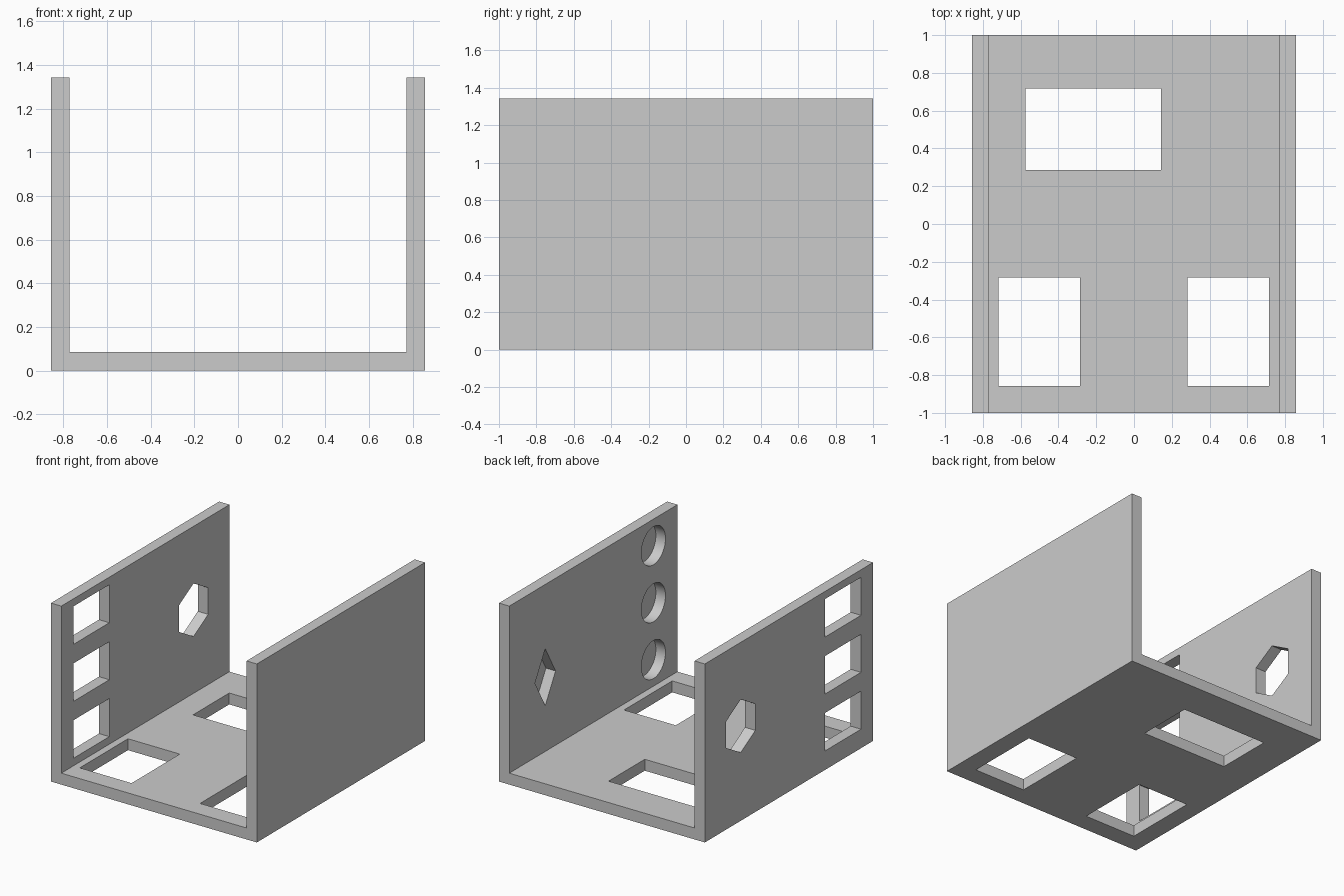
import bpy, bmesh, math
from mathutils import Vector

if "Cube" in bpy.data.objects:
    bpy.data.objects.remove(bpy.data.objects["Cube"], do_unlink=True)

HALF_W, HALF_L, HEIGHT, WALL = 0.857, 1.0, 1.343, 0.086
INNER = HALF_W - WALL
POCKET = 0.08

grey = bpy.data.materials.new("light grey")
grey.use_nodes = True
grey.diffuse_color = (0.6, 0.6, 0.6, 1)
grey.node_tree.nodes["Principled BSDF"].inputs["Base Color"].default_value = (0.6, 0.6, 0.6, 1)


def prism(name, points, sweep):
    """Closed solid from a planar outline swept along a vector."""
    bm = bmesh.new()
    face = bm.faces.new([bm.verts.new(p) for p in points])
    top = bmesh.ops.extrude_face_region(bm, geom=[face])["geom"]
    moved = [v for v in top if isinstance(v, bmesh.types.BMVert)]
    bmesh.ops.translate(bm, verts=moved, vec=Vector(sweep))
    bmesh.ops.recalc_face_normals(bm, faces=bm.faces)
    mesh = bpy.data.meshes.new(name)
    bm.to_mesh(mesh)
    bm.free()
    mesh.materials.append(grey)
    obj = bpy.data.objects.new(name, mesh)
    bpy.context.collection.objects.link(obj)
    return obj


def rect(a0, a1, b0, b1):
    return [(a0, b0), (a1, b0), (a1, b1), (a0, b1)]


def ring(cy, cz, ry, rz, sides):
    """Polygon with one corner pointing up."""
    steps = [2 * math.pi * i / sides for i in range(sides)]
    return [(cy + ry * math.sin(t), cz + rz * math.cos(t)) for t in steps]


# U-shaped channel body
profile = [(-HALF_W, 0), (HALF_W, 0), (HALF_W, HEIGHT), (INNER, HEIGHT),
           (INNER, WALL), (-INNER, WALL), (-INNER, HEIGHT), (-HALF_W, HEIGHT)]
body = prism("channel_body", [(x, -HALF_L, z) for x, z in profile], (0, 2 * HALF_L, 0))

cutters = []

# Floor windows: one wide at the back, two at the front
for outline in (rect(-0.575, 0.143, 0.286, 0.717),
                rect(-0.717, -0.286, -0.857, -0.284),
                rect(0.284, 0.715, -0.857, -0.284)):
    cutters.append(prism("floor_window_cutter", [(x, y, -0.05) for x, y in outline], (0, 0, 0.19)))

# Right wall: three rectangular windows and a hexagon, cut through
right_holes = [rect(-0.857, -0.429, z, z + 0.286) for z in (0.143, 0.571, 1.0)]
right_holes.append(ring(0.573, 0.714, 0.2, 0.2, 6))
for outline in right_holes:
    cutters.append(prism("wall_hole_cutter", [(-HALF_W - 0.05, y, z) for y, z in outline],
                         (WALL + 0.1, 0, 0)))

# Left wall: three round pockets and a diamond pocket, open to the inside only
left_pockets = [ring(-0.714, z, 0.143, 0.143, 64) for z in (0.286, 0.714, 1.143)]
left_pockets.append(ring(0.572, 0.645, 0.122, 0.214, 4))
for outline in left_pockets:
    cutters.append(prism("pocket_cutter", [(INNER - 0.05, y, z) for y, z in outline],
                         (0.05 + POCKET, 0, 0)))

# Cut every opening, then discard the cutters
for cutter in cutters:
    cutter.hide_render = True
    mod = body.modifiers.new("opening", "BOOLEAN")
    mod.operation = "DIFFERENCE"
    mod.solver = "EXACT"
    mod.object = cutter

bpy.context.view_layer.update()
result = bpy.data.meshes.new_from_object(
    body.evaluated_get(bpy.context.evaluated_depsgraph_get()))
body.modifiers.clear()
body.data = result
for cutter in cutters:
    bpy.data.objects.remove(cutter, do_unlink=True)

# Smooth the round pockets while keeping all corners crisp
for other in bpy.context.selected_objects:
    other.select_set(False)
body.select_set(True)
bpy.context.view_layer.objects.active = body
bpy.ops.object.shade_smooth_by_angle(angle=math.radians(30))
